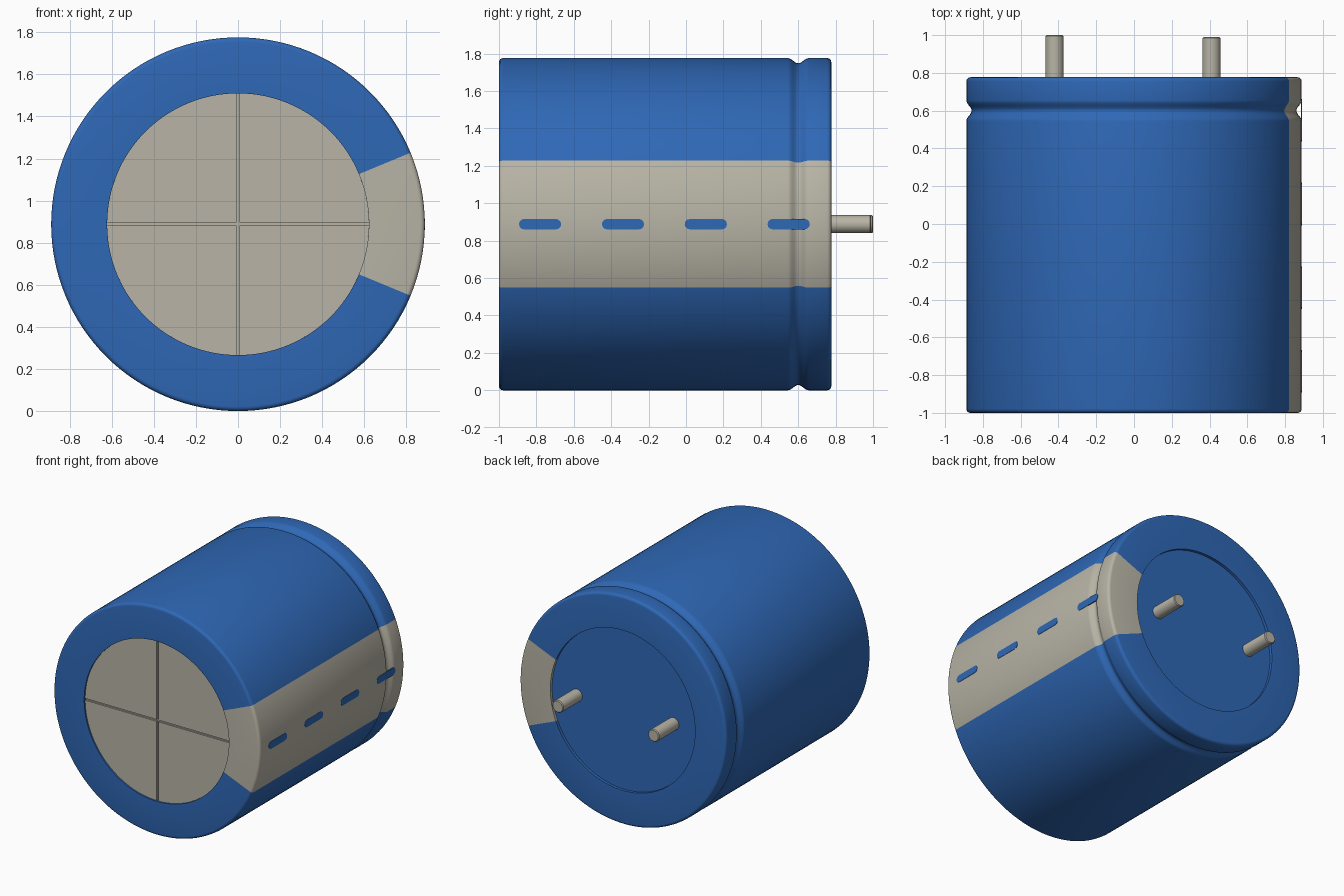
import bpy, bmesh
from math import pi, sin, cos, atan2, radians
from mathutils import Matrix, Vector

cube = bpy.data.objects.get("Cube")
if cube:
    bpy.data.objects.remove(cube, do_unlink=True)

R, INNER, SEG = 0.888, 0.622, 128
FRONT, BACK = -1.0, 0.777


def material(name, rgb, rough=0.5):
    m = bpy.data.materials.new(name)
    m.use_nodes = True
    m.diffuse_color = (*rgb, 1)
    bsdf = m.node_tree.nodes["Principled BSDF"]
    bsdf.inputs["Base Color"].default_value = (*rgb, 1)
    bsdf.inputs["Roughness"].default_value = rough
    return m


blue = material("sleeve blue", (0.028, 0.138, 0.468))
beige = material("warm grey", (0.479, 0.456, 0.381))


def finish(bm, name, mats, smooth=True):
    bmesh.ops.recalc_face_normals(bm, faces=bm.faces[:])
    mesh = bpy.data.meshes.new(name)
    bm.to_mesh(mesh)
    bm.free()
    for m in mats:
        mesh.materials.append(m)
    ob = bpy.data.objects.new(name, mesh)
    bpy.context.collection.objects.link(ob)
    if smooth:
        bpy.ops.object.select_all(action='DESELECT')
        ob.select_set(True)
        bpy.context.view_layer.objects.active = ob
        bpy.ops.object.shade_smooth_by_angle(angle=radians(35))
    return ob


def lathe(name, profile, mats, segments, x=0.0, rule=None):
    """Turn (radius, y) points round the lying axis; radius 0 closes an end."""
    bm = bmesh.new()
    rings = []
    for r, y in profile:
        turns = [2 * pi * i / segments for i in range(segments)]
        rings.append([bm.verts.new((x + r * cos(a), y, R + r * sin(a))) for a in turns])
    for a, b in zip(rings, rings[1:]):
        for i in range(segments):
            j = (i + 1) % segments
            bm.faces.new((a[i], a[j], b[j], b[i]))
    bmesh.ops.remove_doubles(bm, verts=bm.verts[:], dist=1e-5)
    if rule:
        for f in bm.faces:
            f.material_index = rule(f.calc_center_median())
    return finish(bm, name, mats)


def prism(name, outline, place, depth, mat):
    """Extrude a flat outline, placed in space, along a depth vector."""
    bm = bmesh.new()
    face = bm.faces.new([bm.verts.new(place(u, v)) for u, v in outline])
    out = bmesh.ops.extrude_face_region(bm, geom=[face])
    moved = [g for g in out["geom"] if isinstance(g, bmesh.types.BMVert)]
    bmesh.ops.translate(bm, verts=moved, vec=Vector(depth))
    return finish(bm, name, [mat], smooth=False)


# Sleeve: rounded rims, crimp groove near the back, folded over both ends
bevel = 0.022
arc = [i * pi / 8 for i in range(5)]
profile = [(INNER, FRONT + 0.05), (INNER, FRONT)]
profile += [(R - bevel + bevel * sin(a), FRONT + bevel - bevel * cos(a)) for a in arc]
for i in range(13):
    t = i / 12
    profile.append((R - 0.014 * (1 - cos(2 * pi * t)), 0.545 + 0.11 * t))
profile += [(R - bevel + bevel * cos(a), BACK - bevel + bevel * sin(a)) for a in arc]
profile += [(INNER, BACK), (INNER, BACK - 0.05)]


def stripe(c):
    return int(abs(atan2(c.z - R, c.x)) < pi / 8)


lathe("sleeve", profile, [blue, beige], SEG, rule=stripe)

# End caps, slightly recessed
lathe("back_cap", [(0, BACK - 0.022), (INNER, BACK - 0.022)], [blue], SEG)
lathe("front_cap_base", [(0, FRONT + 0.025), (INNER, FRONT + 0.025)], [beige], SEG)

# Four front plates leave a cross-shaped score between them
gap = 0.007
for k in range(4):
    turn = Matrix.Rotation(k * pi / 2, 3, 'Y')
    edge = [(gap + (INNER - gap) * cos(i * pi / 64), gap + (INNER - gap) * sin(i * pi / 64))
            for i in range(33)]
    edge = [(u * min(1, INNER / (u * u + v * v) ** 0.5), v * min(1, INNER / (u * u + v * v) ** 0.5))
            for u, v in edge]
    prism(f"front_plate_{k + 1}", [(gap, gap)] + edge,
          lambda u, v: turn @ Vector((u, FRONT + 0.012, v)) + Vector((0, 0, R)),
          (0, 0.013, 0), beige)

# Polarity dashes down the stripe
half_len, half_h = 0.113, 0.028
for k in range(4):
    mid = -0.78 + 0.443 * k
    pill = []
    for side in (1, -1):
        for i in range(7):
            a = -pi / 2 + i * pi / 6
            pill.append((side * (half_len - half_h + half_h * cos(a)), side * half_h * sin(a)))
    prism(f"stripe_dash_{k + 1}", pill,
          lambda u, v: Vector((R - 0.005, mid + u, R + v)), (0.007, 0, 0), blue)

# Terminal pins
for name, x, tip in (("left_pin", 0.41, 0.99), ("right_pin", -0.42, 1.0)):
    r = 0.048
    lathe(name, [(r, BACK - 0.05), (r, tip - 0.006), (r - 0.006, tip), (0, tip)],
          [beige], 32, x=x)
